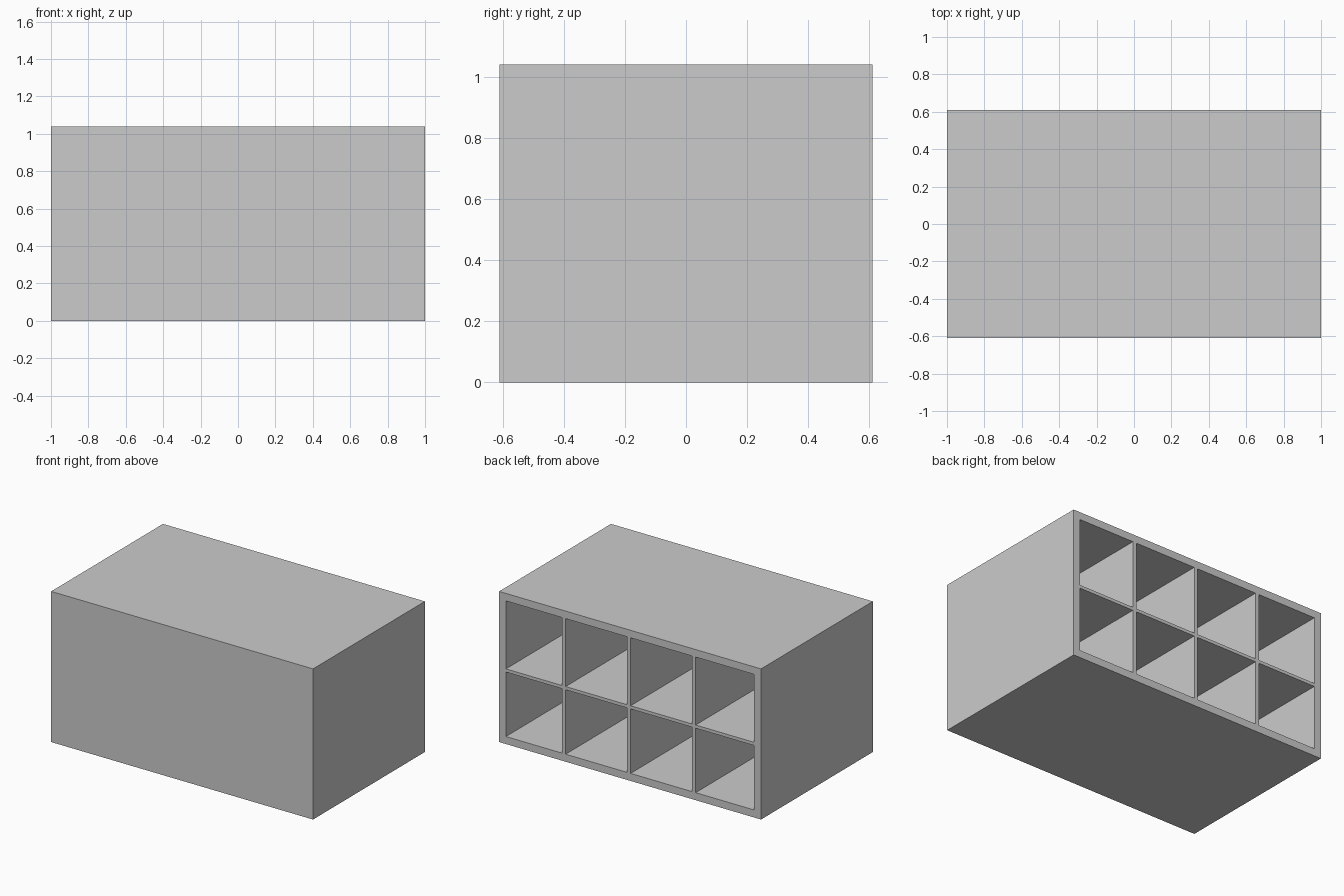
import bpy
import bmesh

default = bpy.data.objects.get("Cube")
if default:
    bpy.data.objects.remove(default, do_unlink=True)

# Overall size and board thicknesses
W, D, H = 2.0, 1.22, 1.04
X, Y = W / 2, D / 2
WALL, THIN = 0.052, 0.028
SHELF_LOW, SHELF_HIGH = 0.497, 0.519
DIVIDERS = (-0.501, -0.004, 0.492)

grey = bpy.data.materials.new("plain_grey")
grey.use_nodes = True
colour = (0.6, 0.6, 0.6, 1)
grey.diffuse_color = colour
grey.node_tree.nodes["Principled BSDF"].inputs["Base Color"].default_value = colour


def board(name, low, high):
    """Flat-sided board between two opposite corners."""
    bm = bmesh.new()
    bmesh.ops.create_cube(bm, size=1)
    for v in bm.verts:
        v.co = [h if c > 0 else l for c, l, h in zip(v.co, low, high)]
    mesh = bpy.data.meshes.new(name)
    bm.to_mesh(mesh)
    bm.free()
    mesh.materials.append(grey)
    obj = bpy.data.objects.new(name, mesh)
    bpy.context.collection.objects.link(obj)
    return obj


# Outer case, open at the back
inner = X - WALL
front = -Y + WALL
board("base", (-X, -Y, 0), (X, Y, WALL))
board("top", (-X, -Y, H - WALL), (X, Y, H))
board("right_side", (-X, -Y, WALL), (-inner, Y, H - WALL))
board("left_side", (inner, -Y, WALL), (X, Y, H - WALL))
board("front_panel", (-inner, -Y, WALL), (inner, front, H - WALL))

# Middle shelf and the upright dividers above and below it
board("shelf", (-inner, front, SHELF_LOW), (inner, Y, SHELF_HIGH))
for i, x in enumerate(DIVIDERS, 1):
    board(f"lower_divider_{i}", (x, front, WALL), (x + THIN, Y, SHELF_LOW))
    board(f"upper_divider_{i}", (x, front, SHELF_HIGH), (x + THIN, Y, H - WALL))
